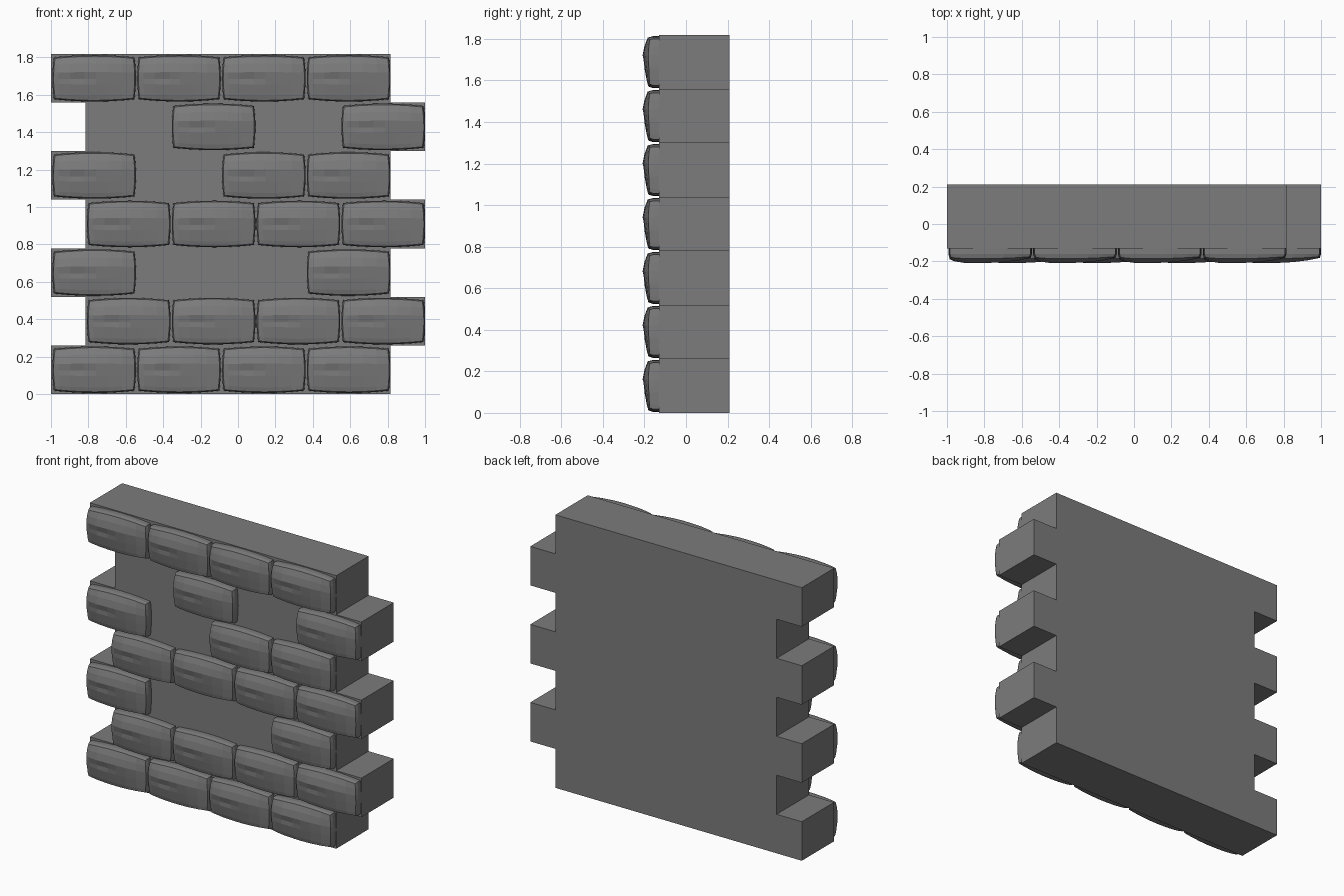
import bpy, bmesh

if "Cube" in bpy.data.objects:
    bpy.data.objects.remove(bpy.data.objects["Cube"])

ROW = 1.818 / 7          # course height
PITCH = 0.4535           # brick spacing
LEFT = (-1.0, -0.815)    # left end of even / odd courses
RIGHT = (0.815, 1.0)     # right end of even / odd courses
FRONT, BACK = -0.13, 0.21

stone = bpy.data.materials.new("grey stone")
stone.diffuse_color = (0.2, 0.2, 0.2, 1)
stone.use_nodes = True
stone.node_tree.nodes["Principled BSDF"].inputs["Base Color"].default_value = stone.diffuse_color


def finish(bm, name):
    bmesh.ops.recalc_face_normals(bm, faces=bm.faces[:])
    me = bpy.data.meshes.new(name)
    bm.to_mesh(me)
    bm.free()
    me.materials.append(stone)
    return me


def place(me, name, loc=(0, 0, 0)):
    ob = bpy.data.objects.new(name, me)
    ob.location = loc
    bpy.context.collection.objects.link(ob)


# wall core: toothed outline extruded through its depth
outline = []
for r in range(7):
    outline += [(RIGHT[r % 2], r * ROW), (RIGHT[r % 2], (r + 1) * ROW)]
for r in reversed(range(7)):
    outline += [(LEFT[r % 2], (r + 1) * ROW), (LEFT[r % 2], r * ROW)]
bm = bmesh.new()
face = bm.faces.new([bm.verts.new((x, FRONT, z)) for x, z in outline])
ext = bmesh.ops.extrude_face_region(bm, geom=[face], use_keep_orig=True)
for v in ext["geom"]:
    if isinstance(v, bmesh.types.BMVert):
        v.co.y = BACK
place(finish(bm, "wall_core"), "wall_core")

# rough-hewn brick face: bowed grid with a ridge and a chipped hollow
US = (0, 0.06, 0.2, 0.38, 0.52, 0.68, 0.85, 1)
RISE_U = (0.45, 0.75, 1.0, 0.97, 0.95, 0.85, 0.6, 0.25)
VS = (0, 0.1, 0.36, 0.48, 0.64, 0.84, 1)
RISE_V = (0.25, 0.45, 0.75, 0.86, 1.0, 0.75, 0.35)
bm = bmesh.new()
grid = []
for i, u in enumerate(US):
    column = []
    for j, v in enumerate(VS):
        bow_x = 0.008 * (1 - (2 * v - 1) ** 2)
        bow_z = 0.012 * (1 - (2 * u - 1) ** 2)
        x = 0.231 + (2 * u - 1) * (0.209 + bow_x)
        z = ROW / 2 + (2 * v - 1) * (0.106 + bow_z)
        depth = 0.172 + 0.037 * RISE_U[i] * RISE_V[j]
        if i in (2, 3) and j == 3:      # chip under the ridge
            depth -= 0.005
        column.append(bm.verts.new((x, -depth, z)))
    grid.append(column)
for a, b in zip(grid, grid[1:]):
    for j in range(len(VS) - 1):
        bm.faces.new((a[j], b[j], b[j + 1], a[j + 1]))
# chamfered rim, then sides running into the wall
for grow, y in ((1.0, -0.160), (0.0, FRONT + 0.004)):
    rim = [e for e in bm.edges if e.is_boundary]
    out = bmesh.ops.extrude_edge_only(bm, edges=rim)["geom"]
    for v in (g for g in out if isinstance(g, bmesh.types.BMVert)):
        v.co.x += (v.co.x - 0.231) * 0.03 * grow
        v.co.z += (v.co.z - ROW / 2) * 0.055 * grow
        v.co.y = y
brick = finish(bm, "brick")

# bricks still in place in each course, bottom to top
COURSES = ((0, 1, 2, 3), (0, 1, 2, 3), (0, 3), (0, 1, 2, 3),
           (0, 2, 3), (1, 3), (0, 1, 2, 3))
for r, columns in enumerate(COURSES):
    for c in columns:
        place(brick, f"brick_{r}_{c}", (LEFT[r % 2] + c * PITCH, 0, r * ROW))
